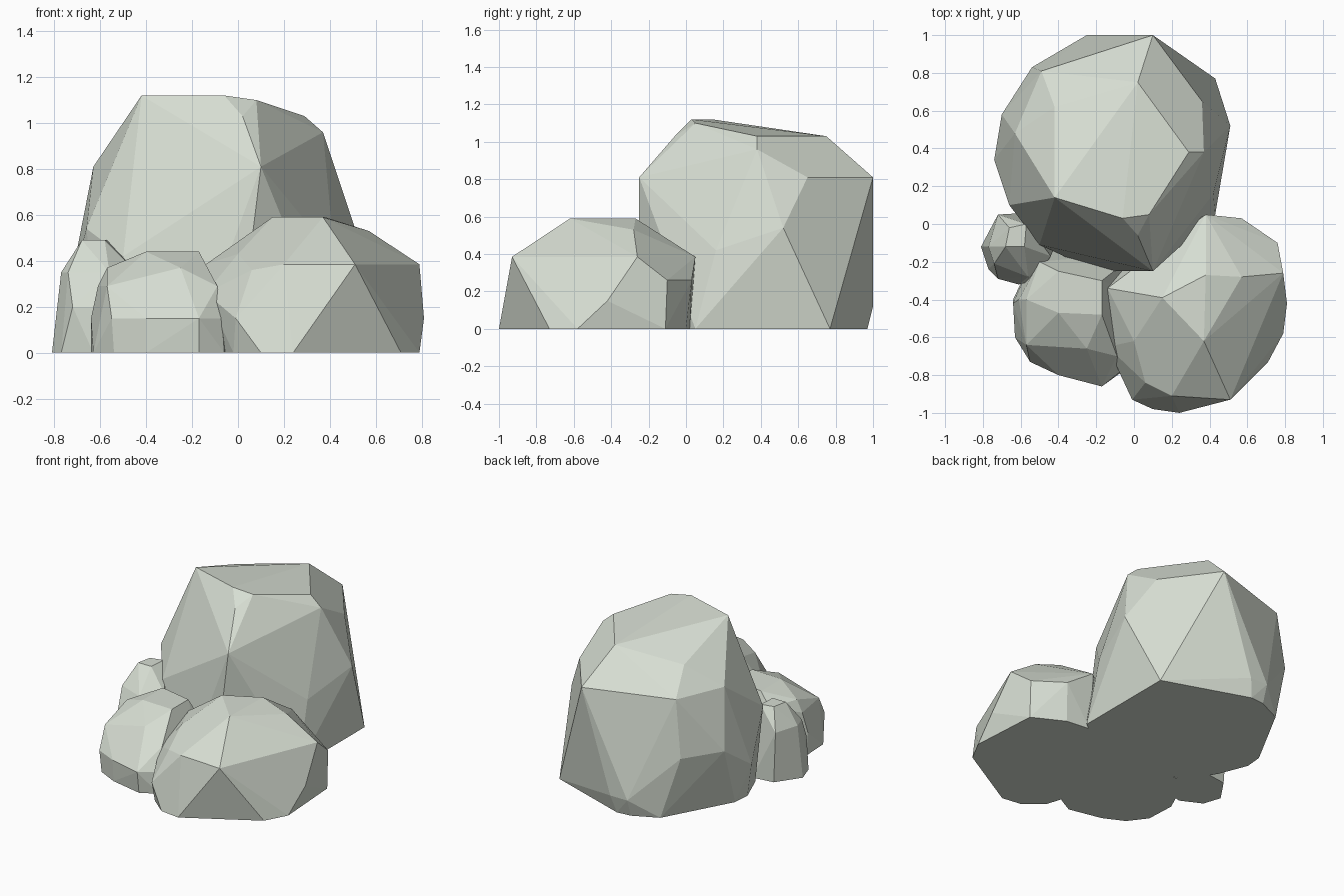
import bpy, bmesh

stone = bpy.data.materials.new("stone")
stone.diffuse_color = (0.68, 0.73, 0.65, 1)


def rock(name, tiers):
    """Faceted boulder: hull around corner points grouped as {height: [(x, y), ...]}."""
    bm = bmesh.new()
    for z, corners in tiers.items():
        for x, y in corners:
            bm.verts.new((x, y, z))
    res = bmesh.ops.convex_hull(bm, input=bm.verts[:])
    junk = {g for g in res["geom_interior"] + res["geom_unused"]
            if isinstance(g, bmesh.types.BMVert)}
    bmesh.ops.delete(bm, geom=list(junk), context='VERTS')
    # merge nearly flat triangles into larger facets
    bmesh.ops.dissolve_limit(bm, angle_limit=0.06, verts=bm.verts[:], edges=bm.edges[:])
    bmesh.ops.recalc_face_normals(bm, faces=bm.faces[:])
    me = bpy.data.meshes.new(name)
    bm.to_mesh(me)
    bm.free()
    me.materials.append(stone)
    ob = bpy.data.objects.new(name, me)
    bpy.context.collection.objects.link(ob)
    return ob


# Tall boulder at the back
rock("large_boulder", {
    0.0: [(-0.2, -0.25), (0.0, -0.25), (0.43, 0.05), (0.43, 0.77), (-0.15, 0.97),
          (-0.25, 0.96), (-0.42, 0.88), (-0.67, 0.42), (-0.68, 0.3), (-0.6, 0.1), (-0.47, -0.07)],
    0.12: [(-0.12, 1.0), (-0.25, 1.0)],
    0.25: [(-0.74, 0.34)],
    0.42: [(-0.08, -0.25), (0.42, 0.16), (-0.5, -0.11), (-0.70, 0.58), (-0.54, 0.83)],
    0.54: [(0.51, 0.52), (-0.66, 0.1)],
    0.81: [(0.1, -0.25), (0.1, 1.0), (0.36, 0.65), (-0.49, 0.81), (-0.63, 0.48)],
    0.96: [(0.37, 0.38), (-0.42, 0.62)],
    1.03: [(0.29, 0.38), (0.02, 0.75), (0.02, -0.06)],
    1.10: [(0.08, 0.05)],
    1.12: [(-0.42, 0.14), (-0.06, 0.03)],
})

# Medium boulder at the front right
rock("medium_boulder", {
    0.0: [(0.1, -0.98), (0.24, -1.0), (0.71, -0.73), (0.79, -0.58), (0.76, -0.11),
          (0.55, 0.0), (0.38, 0.02), (-0.05, -0.2), (-0.07, -0.72), (-0.02, -0.88)],
    0.15: [(0.81, -0.42), (-0.01, -0.93)],
    0.26: [(0.57, 0.03), (0.76, -0.1), (-0.14, -0.65)],
    0.385: [(0.51, -0.93), (0.79, -0.26), (0.2, -0.91), (-0.14, -0.34), (0.38, 0.05)],
    0.36: [(0.06, -0.84)],
    0.43: [(0.0, -0.62)],
    0.53: [(0.57, -0.28)],
    0.59: [(0.37, -0.62), (0.15, -0.39), (0.38, -0.27)],
})

# Small boulder at the front left
rock("small_boulder", {
    0.0: [(-0.64, -0.4), (-0.63, -0.6), (-0.54, -0.72), (-0.4, -0.79), (-0.17, -0.84),
          (-0.06, -0.78), (0.05, -0.4), (0.02, -0.15), (-0.5, -0.1)],
    0.15: [(-0.55, -0.73), (-0.4, -0.8), (-0.17, -0.86), (-0.07, -0.78), (-0.64, -0.42)],
    0.29: [(-0.57, -0.64), (-0.39, -0.68), (-0.09, -0.7), (-0.61, -0.4)],
    0.37: [(-0.25, -0.66), (-0.57, -0.4), (-0.5, -0.2)],
    0.44: [(-0.4, -0.47), (-0.17, -0.48), (-0.4, -0.25), (-0.17, -0.3)],
})

# Smallest stone on the left
rock("left_stone", {
    0.0: [(-0.81, -0.12), (-0.77, -0.24), (-0.63, -0.31), (-0.5, -0.28), (-0.42, -0.12),
          (-0.55, 0.06), (-0.7, 0.04)],
    0.2: [(-0.72, -0.29), (-0.61, -0.32), (-0.53, -0.3)],
    0.35: [(-0.77, -0.12), (-0.74, -0.21), (-0.56, -0.28), (-0.72, 0.05), (-0.44, -0.17)],
    0.49: [(-0.68, -0.12), (-0.66, -0.02), (-0.58, -0.12), (-0.57, 0.0)],
})
